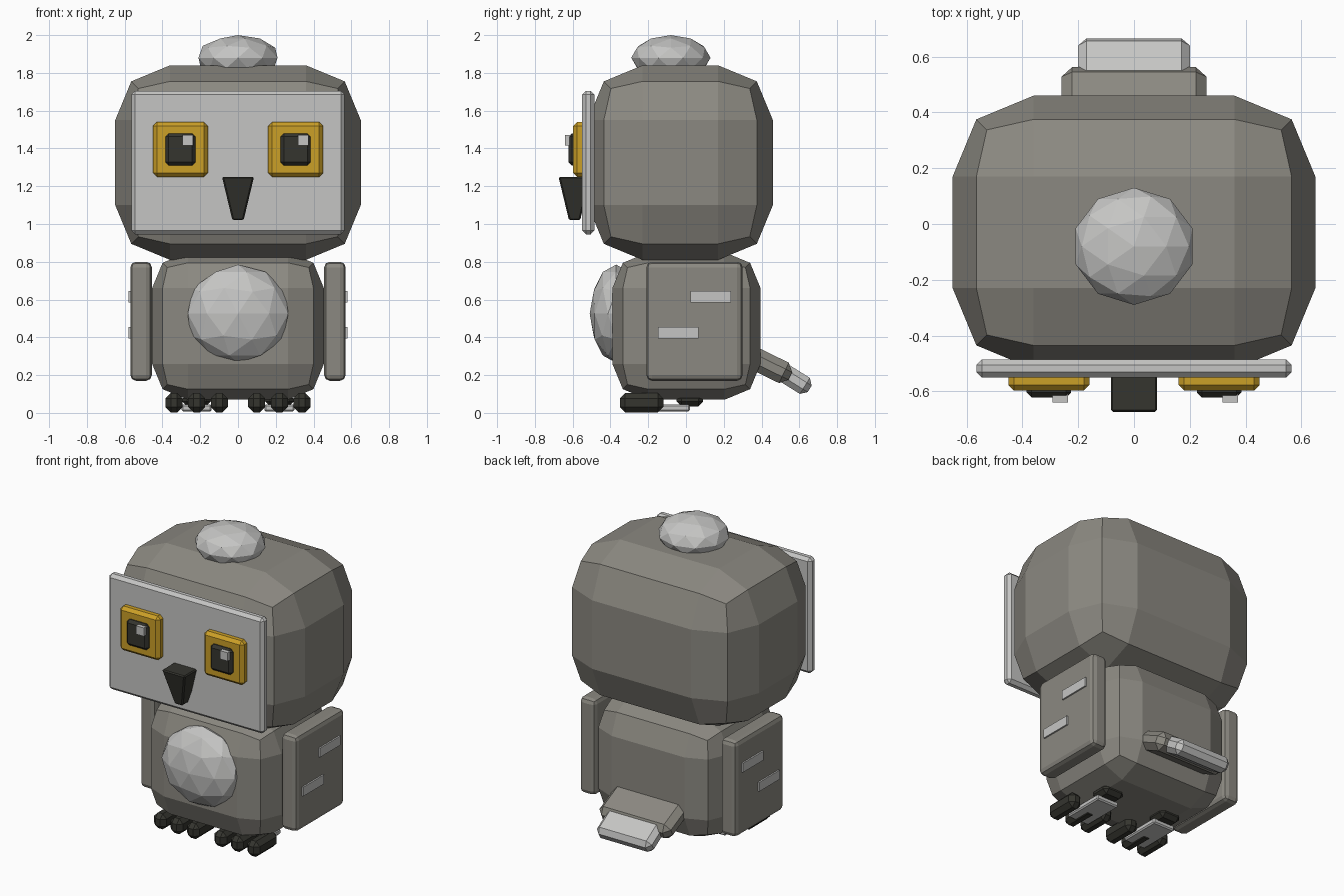
import bpy, bmesh
from math import radians
from mathutils import Matrix

default = bpy.data.objects.get("Cube")
if default:
    bpy.data.objects.remove(default, do_unlink=True)


def material(name, rgb):
    m = bpy.data.materials.new(name)
    m.use_nodes = True
    colour = (*rgb, 1)
    m.diffuse_color = colour
    m.node_tree.nodes["Principled BSDF"].inputs["Base Color"].default_value = colour
    return m


GREY = material("warm_grey", (0.26, 0.25, 0.22))
LIGHT = material("pale_grey", (0.56, 0.56, 0.55))
GOLD = material("gold", (0.60, 0.35, 0.02))
DARK = material("charcoal", (0.035, 0.035, 0.028))


def finish(name, bm, mat, location=(0, 0, 0), tilt=0):
    mesh = bpy.data.meshes.new(name)
    bm.to_mesh(mesh)
    bm.free()
    mesh.materials.append(mat)
    obj = bpy.data.objects.new(name, mesh)
    obj.location = location
    obj.rotation_euler.x = radians(tilt)
    bpy.context.collection.objects.link(obj)
    return obj


def bevel_all(bm, width, segments):
    bmesh.ops.bevel(bm, geom=bm.edges[:], offset=width, segments=segments,
                    profile=0.5, affect='EDGES')


def box(name, mat, x, y, z, bevel=0, segments=1, tilt=0):
    """Bevelled box from (low, high) ranges on each axis."""
    bm = bmesh.new()
    bmesh.ops.create_cube(bm, size=1)
    spans = (x, y, z)
    bmesh.ops.scale(bm, vec=[b - a for a, b in spans], verts=bm.verts)
    if bevel:
        bevel_all(bm, bevel, segments)
    return finish(name, bm, mat, [(a + b) / 2 for a, b in spans], tilt)


def tuft(name, location, radii):
    bm = bmesh.new()
    bmesh.ops.create_icosphere(bm, subdivisions=2, radius=1)
    bmesh.ops.scale(bm, vec=radii, verts=bm.verts)
    return finish(name, bm, LIGHT, location)


def around(centre, half):
    return (centre - half, centre + half)


# Head and body
box("head", GREY, (-0.65, 0.65), (-0.52, 0.46), (0.81, 1.84), 0.29, 2)
box("body", GREY, (-0.455, 0.455), (-0.39, 0.395), (0.07, 0.85), 0.19, 2)
tuft("head_tuft", (0, -0.08, 1.88), (0.22, 0.21, 0.12))
tuft("belly_patch", (0, -0.37, 0.525), (0.28, 0.14, 0.26))

# Face plate and beak
box("face_plate", LIGHT, (-0.565, 0.565), (-0.55, -0.485), (0.945, 1.705), 0.02)
bm = bmesh.new()
bmesh.ops.create_cone(bm, cap_ends=True, segments=4, radius1=0.042, radius2=0.12,
                      depth=0.23, matrix=Matrix.Rotation(radians(45), 4, 'Z'))
bevel_all(bm, 0.008, 1)
finish("beak", bm, DARK, (0, -0.59, 1.135))

for side, label in ((1, "left"), (-1, "right")):
    # Eye: rim, pupil and glint (both glints sit towards the same side)
    ex = side * 0.305
    box(label + "_eye_rim", GOLD, around(ex, 0.145), (-0.597, -0.53), (1.25, 1.54), 0.02)
    box(label + "_pupil", DARK, around(ex, 0.08), (-0.622, -0.56), (1.31, 1.48), 0.018)
    box(label + "_eye_glint", LIGHT, around(ex + 0.04, 0.028), (-0.64, -0.60), (1.415, 1.47))

    # Wing with two feather marks
    box(label + "_wing", GREY, around(side * 0.513, 0.057), (-0.21, 0.30), (0.17, 0.80), 0.03, 2)
    for i, (y, z) in enumerate(((0.13, 0.615), (-0.04, 0.425))):
        box(f"{label}_wing_mark_{i + 1}", LIGHT, around(side * 0.57, 0.01),
            around(y, 0.107), around(z, 0.03))

    # Foot: three front toes, pad and back toe
    fx = side * 0.219
    for i in (-1, 0, 1):
        box(f"{label}_toe_{i + 2}", DARK, around(fx + i * 0.12, 0.045),
            (-0.35, -0.12), (0.003, 0.105), 0.028)
    box(label + "_foot_pad", LIGHT, around(fx, 0.08), (-0.26, 0.02), (0.008, 0.045), 0.008)
    box(label + "_back_toe", DARK, around(fx, 0.075), (-0.05, 0.09), (0.035, 0.10), 0.025)

# Tail, drooping backwards in two steps
box("tail_base", GREY, (-0.26, 0.26), around(0.44, 0.125), around(0.25, 0.06), 0.038, tilt=-26)
box("tail_tip", LIGHT, (-0.2, 0.2), around(0.57, 0.10), around(0.18, 0.05), 0.03, tilt=-32)
